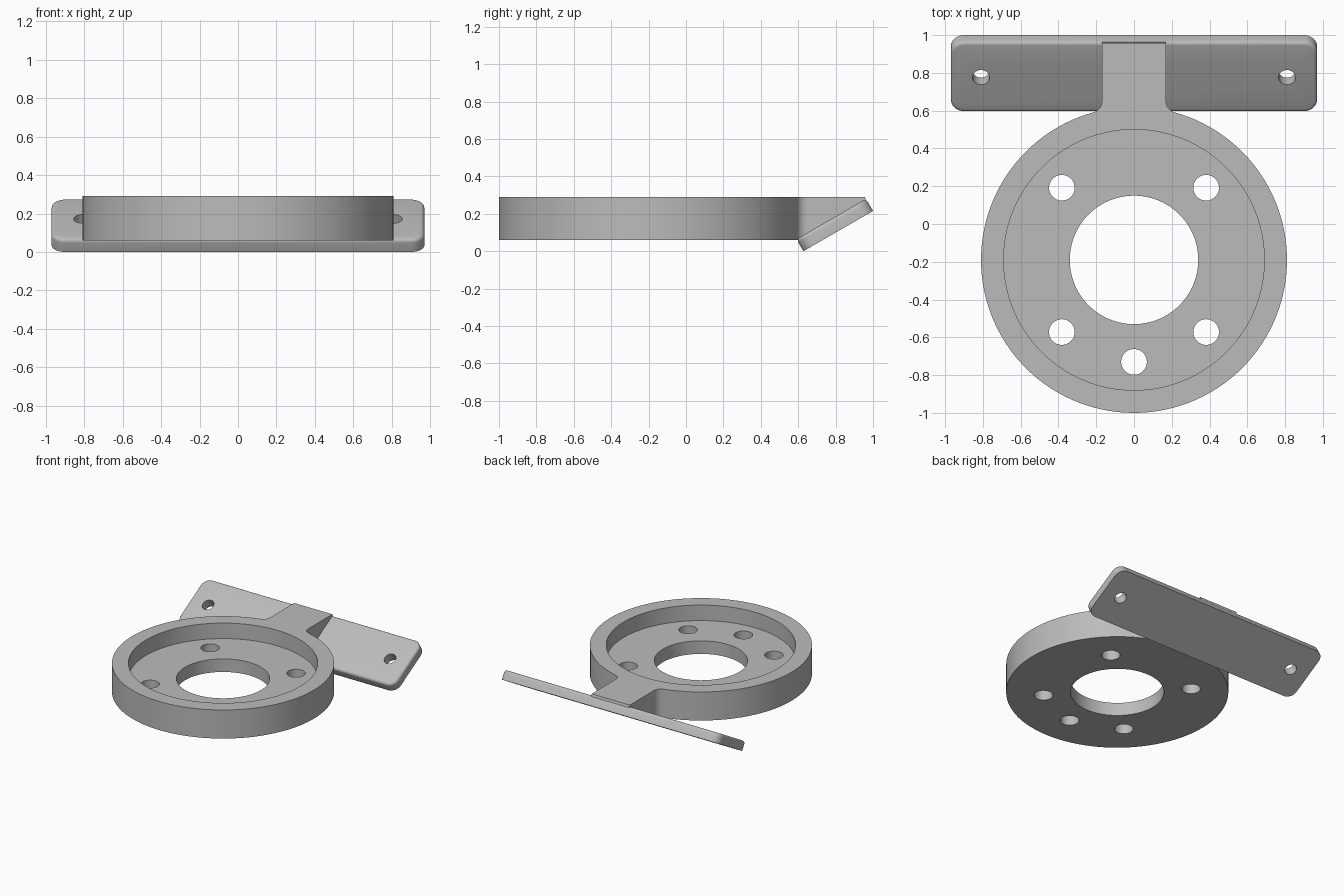
import bpy, bmesh, math
from mathutils import Matrix, Vector

cube = bpy.data.objects.get("Cube")
if cube:
    bpy.data.objects.remove(cube)

grey = bpy.data.materials.new("plain grey")
grey.use_nodes = True
GREY = (0.5, 0.5, 0.5, 1)
grey.diffuse_color = GREY
grey.node_tree.nodes["Principled BSDF"].inputs["Base Color"].default_value = GREY

CENTRE_Y, OUTER = -0.19, 0.81
BOTTOM, TOP, FLOOR = 0.06, 0.29, 0.165
TILT = math.radians(30)
PLATE_W, PLATE_L, PLATE_T = 1.94, 0.43, 0.075


def make_object(name, bm):
    bmesh.ops.recalc_face_normals(bm, faces=bm.faces)
    mesh = bpy.data.meshes.new(name)
    bm.to_mesh(mesh)
    bm.free()
    mesh.materials.append(grey)
    obj = bpy.data.objects.new(name, mesh)
    bpy.context.collection.objects.link(obj)
    return obj


def select(obj):
    bpy.ops.object.select_all(action="DESELECT")
    obj.select_set(True)
    bpy.context.view_layer.objects.active = obj


def drill(obj, points, radius):
    """Cut round holes along the local z axis, then drop the cutter."""
    bm = bmesh.new()
    for x, y in points:
        bmesh.ops.create_cone(bm, cap_ends=True, segments=40, radius1=radius, radius2=radius,
                              depth=2, matrix=Matrix.Translation((x, y, 0)))
    cutter = make_object("hole_cutter", bm)
    cutter.matrix_world = obj.matrix_world.copy()
    cutter.hide_render = True
    bpy.context.view_layer.update()
    select(obj)
    mod = obj.modifiers.new("holes", "BOOLEAN")
    mod.operation, mod.solver, mod.object = "DIFFERENCE", "EXACT", cutter
    bpy.ops.object.modifier_apply(modifier=mod.name)
    bpy.data.objects.remove(cutter)


def smooth(obj):
    select(obj)
    bpy.ops.object.shade_smooth_by_angle(angle=math.radians(30))


def arc(cx, cy, r, start, end, steps):
    angles = [math.radians(start + (end - start) * i / steps) for i in range(steps + 1)]
    return [(cx + r * math.cos(a), cy + r * math.sin(a)) for a in angles]


# Ring with a recessed floor and a raised rim, turned from a profile
bm = bmesh.new()
profile = [(0.34, BOTTOM), (OUTER, BOTTOM), (OUTER, TOP), (0.69, TOP), (0.69, FLOOR), (0.34, FLOOR)]
verts = [bm.verts.new((r, 0, z)) for r, z in profile]
edges = [bm.edges.new((verts[i - 1], verts[i])) for i in range(len(verts))]
bmesh.ops.spin(bm, geom=verts + edges, cent=(0, 0, 0), axis=(0, 0, 1),
               angle=math.tau, steps=120, use_merge=True)
bmesh.ops.remove_doubles(bm, verts=bm.verts, dist=1e-4)
ring = make_object("mounting_ring", bm)
ring.location.y = CENTRE_Y
bpy.context.view_layer.update()
drill(ring, [(sx * 0.382, sy * 0.382) for sx in (-1, 1) for sy in (-1, 1)] + [(0, -0.54)], 0.068)
smooth(ring)

# Tilted plate with rounded corners and a softened upper edge
bm = bmesh.new()
R = 0.07
outline = []
for i, (sx, sy) in enumerate([(1, 1), (-1, 1), (-1, -1), (1, -1)]):
    outline += arc(sx * (PLATE_W / 2 - R), PLATE_L / 2 + sy * (PLATE_L / 2 - R),
                   R, 90 * i, 90 * i + 90, 10)
base = bm.faces.new([bm.verts.new((x, y, 0)) for x, y in outline])
lifted = bmesh.ops.extrude_face_region(bm, geom=[base])["geom"]
bmesh.ops.translate(bm, vec=(0, 0, PLATE_T), verts=[g for g in lifted if isinstance(g, bmesh.types.BMVert)])
rim = [e for e in bm.edges if all(v.co.z > PLATE_T / 2 for v in e.verts)]
bmesh.ops.bevel(bm, geom=rim, offset=0.02, segments=4, profile=0.5, affect="EDGES")
plate = make_object("tilted_plate", bm)
low_y = 1 - PLATE_L * math.cos(TILT)
plate.location.y = low_y
plate.rotation_euler.x = TILT
bpy.context.view_layer.update()
drill(plate, [(s * 0.81, PLATE_L / 2) for s in (-1, 1)], 0.045)
smooth(plate)

# Flat-topped neck from ring to plate, flared where it meets the ring
HALF, FILLET = 0.17, 0.06
fx = HALF + FILLET
rise = math.sqrt((OUTER + FILLET) ** 2 - fx ** 2)
touch = math.degrees(math.atan2(rise, fx))
flare = arc(fx, CENTRE_Y + rise, FILLET, 180, 180 + touch, 10)
side = [(HALF, 0.957)] + flare
inner = arc(0, CENTRE_Y, OUTER - 0.01, touch, 180 - touch, 16)
outline = side + inner + [(-x, y) for x, y in reversed(side)]


def underside(y):
    """Middle of the tilted plate, but never below the ring."""
    return max(BOTTOM + 0.001, (y - low_y) * math.tan(TILT) + PLATE_T / 2 / math.cos(TILT))


bm = bmesh.new()
upper = [bm.verts.new((x, y, TOP)) for x, y in outline]
lower = []
for x, y in outline:
    back = y + 0.015 if y > 0.9 else y
    lower.append(bm.verts.new((x, back, underside(back))))
bm.faces.new(upper)
bmesh.ops.triangulate(bm, faces=[bm.faces.new(lower)])
for i in range(len(outline)):
    bm.faces.new((upper[i - 1], upper[i], lower[i], lower[i - 1]))
smooth(make_object("neck", bm))
